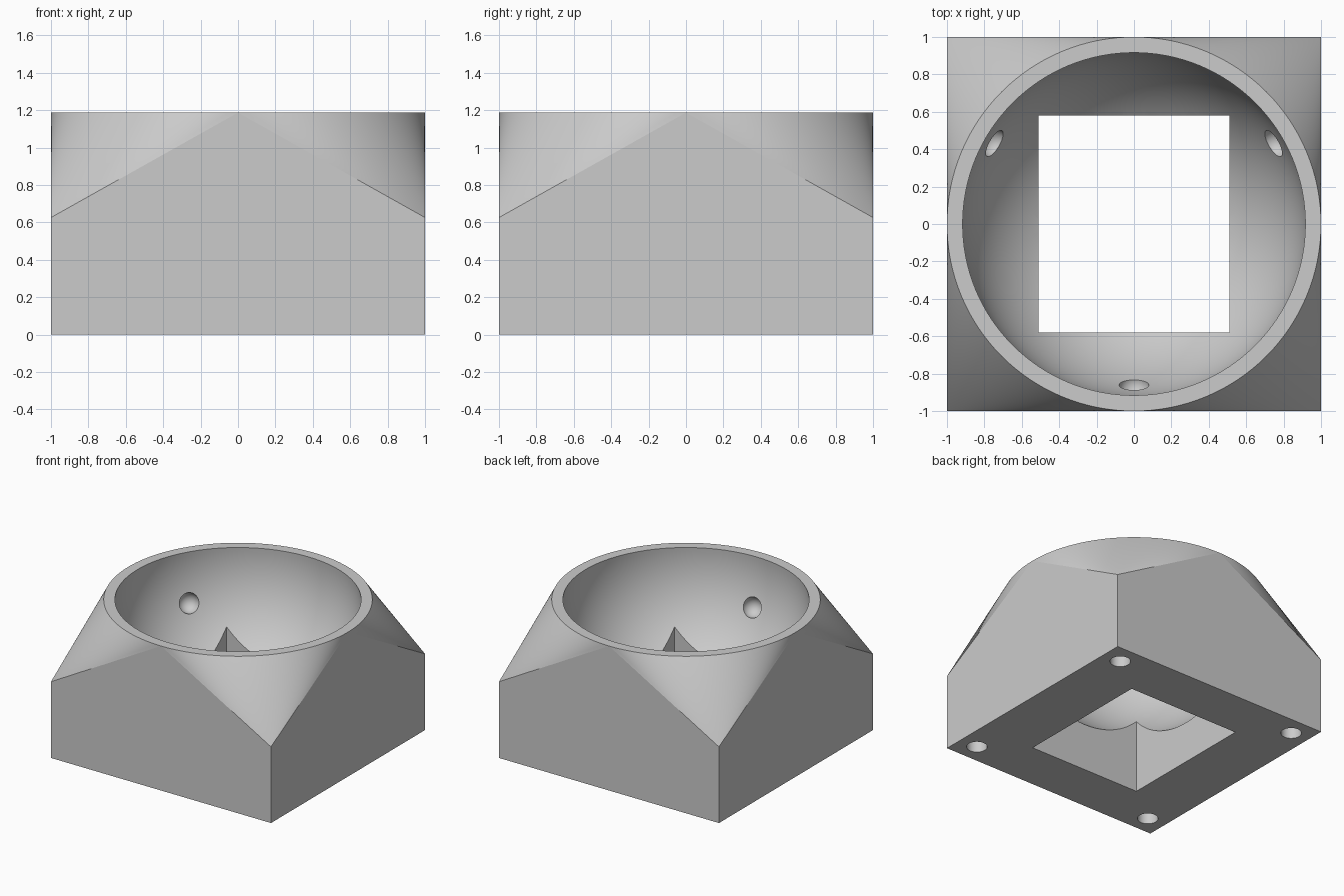
import bpy
import bmesh
from math import cos, sin, pi, radians
from mathutils import Matrix, Vector

cube = bpy.data.objects.get("Cube")
if cube:
    bpy.data.objects.remove(cube, do_unlink=True)

HEIGHT, SHOULDER = 1.187, 0.626
BALL_R, BALL_Z = 0.92, 1.106
SEGMENTS = 128

grey = bpy.data.materials.new("plain grey")
grey.use_nodes = True
grey.diffuse_color = (0.6, 0.6, 0.6, 1)
grey.node_tree.nodes["Principled BSDF"].inputs["Base Color"].default_value = (0.6, 0.6, 0.6, 1)


def make_object(name, bm):
    bmesh.ops.recalc_face_normals(bm, faces=bm.faces)
    mesh = bpy.data.meshes.new(name)
    bm.to_mesh(mesh)
    bm.free()
    mesh.materials.append(grey)
    obj = bpy.data.objects.new(name, mesh)
    bpy.context.collection.objects.link(obj)
    return obj


def sphere(name, radius, centre, segments):
    bm = bmesh.new()
    bmesh.ops.create_uvsphere(bm, u_segments=segments, v_segments=segments // 2,
                              radius=radius, matrix=Matrix.Translation(centre))
    return make_object(name, bm)


def box(name, size, centre):
    bm = bmesh.new()
    bmesh.ops.create_cube(bm, size=1, matrix=Matrix.Translation(centre) @ Matrix.Diagonal((*size, 1)))
    return make_object(name, bm)


def cylinder(name, radius, depth, centre):
    bm = bmesh.new()
    bmesh.ops.create_cone(bm, cap_ends=True, segments=32, radius1=radius, radius2=radius,
                          depth=depth, matrix=Matrix.Translation(centre))
    return make_object(name, bm)


# Body: hull of a square block and a round rim
bm = bmesh.new()
for x in (-1, 1):
    for y in (-1, 1):
        for z in (0, SHOULDER):
            bm.verts.new((x, y, z))
for i in range(SEGMENTS):
    a = 2 * pi * i / SEGMENTS
    bm.verts.new((cos(a), sin(a), HEIGHT))
bmesh.ops.convex_hull(bm, input=bm.verts)
bmesh.ops.dissolve_limit(bm, angle_limit=radians(0.2), verts=bm.verts, edges=bm.edges)
housing = make_object("ball_housing", bm)

# Cutters: ball cavity, rectangular window
cutters = [
    sphere("ball_cavity", BALL_R, (0, 0, BALL_Z), SEGMENTS),
    box("floor_window", (1.02, 1.16, 1.2), (0, 0, 0.4)),
]

# Three bearing dimples set on the cavity wall
tilt = radians(20)
for angle in (30, 150, 270):
    a = radians(angle)
    offset = Vector((cos(a) * cos(tilt), sin(a) * cos(tilt), -sin(tilt))) * BALL_R
    cutters.append(sphere("bearing_dimple", 0.08, offset + Vector((0, 0, BALL_Z)), 32))

# Four blind screw holes in the underside
for x in (-0.84, 0.84):
    for y in (-0.84, 0.84):
        cutters.append(cylinder("screw_hole", 0.078, 0.8, (x, y, 0)))

bpy.ops.object.select_all(action='DESELECT')
bpy.context.view_layer.objects.active = housing
housing.select_set(True)
for cutter in cutters:
    cutter.hide_render = True
    mod = housing.modifiers.new("cut", 'BOOLEAN')
    mod.operation = 'DIFFERENCE'
    mod.solver = 'EXACT'
    mod.object = cutter
    bpy.ops.object.modifier_apply(modifier=mod.name)
    bpy.data.objects.remove(cutter, do_unlink=True)

# Smooth curved faces, keep the plane walls flat
bpy.ops.object.shade_smooth_by_angle(angle=radians(30))
for face in housing.data.polygons:
    if max(abs(c) for c in face.normal) > 0.99999:
        face.use_smooth = False
